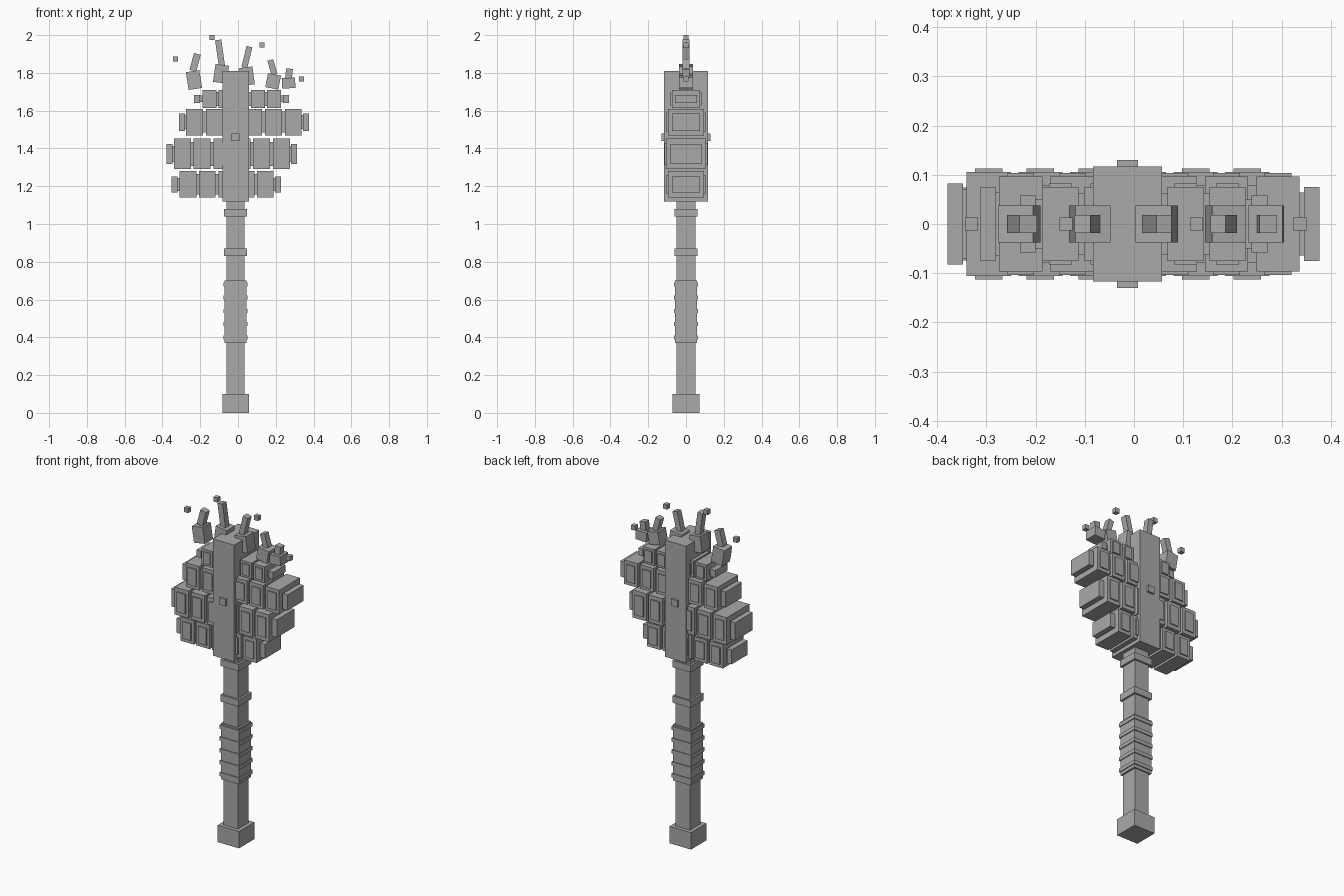
import bpy, math
from mathutils import Matrix, Vector
import bmesh

mat = bpy.data.materials.new("plain grey")
mat.diffuse_color = (0.4, 0.4, 0.4, 1)
CX = -0.013  # axis of the shaft


def boxes(name, items):
    """One object from boxes given as (x, z, width, depth, height, lean right in degrees)."""
    bm = bmesh.new()
    for x, z, w, d, h, lean in items:
        m = (Matrix.Translation((x, 0, z)) @ Matrix.Rotation(math.radians(lean), 4, 'Y')
             @ Matrix.Diagonal((w, d, h, 1)))
        bmesh.ops.create_cube(bm, size=1, matrix=m)
    me = bpy.data.meshes.new(name)
    bm.to_mesh(me)
    bm.free()
    me.materials.append(mat)
    ob = bpy.data.objects.new(name, me)
    bpy.context.collection.objects.link(ob)
    return ob


def post(name, z0, z1, w, d):
    return boxes(name, [(CX, (z0 + z1) / 2, w, d, z1 - z0, 0)])


# Handle
post("pommel", 0, 0.10, 0.14, 0.144)
post("shaft", 0.10, 1.12, 0.096, 0.10)
post("grip", 0.37, 0.70, 0.118, 0.116)
boxes("grip_ridges", [(CX, 0.40 + 0.07 * i, 0.128, 0.127, 0.022, 0) for i in range(5)])
boxes("collars", [(CX, z, 0.12, 0.122, 0.04, 0) for z in (0.85, 1.06)])

# Central column of the head with its stud
post("head_column", 1.12, 1.81, 0.14, 0.234)
post("column_stud", 1.44, 1.48, 0.043, 0.26)

# Rows of blocks: name, z0, z1, first x, pitch, count, block width, depth, left cap, right cap, cap depth, cap height
rows = [
    ("bottom", 1.14, 1.28, -0.265, 0.1025, 5, 0.088, 0.193, -0.335, 0.212, 0.148, 0.085),
    ("lower", 1.29, 1.452, -0.295, 0.105, 6, 0.090, 0.211, -0.363, 0.296, 0.164, 0.105),
    ("upper", 1.468, 1.61, -0.23, 0.1045, 6, 0.088, 0.193, -0.296, 0.361, 0.150, 0.092),
    ("top", 1.615, 1.71, -0.15, 0.085, 5, 0.074, 0.150, -0.216, 0.255, 0.116, 0.042),
]
for name, z0, z1, x0, pitch, n, w, d, cl, cr, cd, ch in rows:
    z, h = (z0 + z1) / 2, z1 - z0
    xs = [x0 + pitch * i for i in range(n)]
    boxes(name + "_row_blocks", [(x, z, w, d, h, 0) for x in xs])
    boxes(name + "_row_panels", [(x, z, w * 0.62, d + 0.014, h * 0.72, 0) for x in xs])
    boxes(name + "_row_bar", [((xs[0] + xs[-1]) / 2, z, xs[-1] - xs[0], d * 0.82, h * 0.78, 0)])
    boxes(name + "_row_cap_links", [((cl + cr) / 2, z, cr - cl, cd * 0.85, ch * 0.8, 0)])
    boxes(name + "_row_caps", [(x, z, 0.032, cd, ch, 0) for x in (cl, cr)])

# Flames: lower and upper pieces leaning opposite ways
boxes("flame_bases", [
    (-0.233, 1.762, 0.072, 0.076, 0.095, -9),
    (-0.090, 1.795, 0.072, 0.076, 0.095, 8),
    (0.046, 1.782, 0.074, 0.076, 0.095, -8),
    (0.186, 1.755, 0.070, 0.076, 0.075, 11),
    (0.268, 1.746, 0.070, 0.076, 0.055, -3),
])
boxes("flame_tips", [
    (-0.227, 1.856, 0.037, 0.037, 0.092, 15),
    (-0.095, 1.905, 0.033, 0.037, 0.140, -8),
    (0.047, 1.883, 0.032, 0.037, 0.115, 14),
    (0.182, 1.830, 0.032, 0.037, 0.080, -16),
    (0.270, 1.795, 0.036, 0.037, 0.055, 6),
])

# Loose sparks
boxes("sparks", [(x, z, 0.027, 0.027, 0.027, 0) for x, z in
                 ((-0.33, 1.873), (-0.138, 1.9865), (0.127, 1.948), (0.337, 1.767))])
